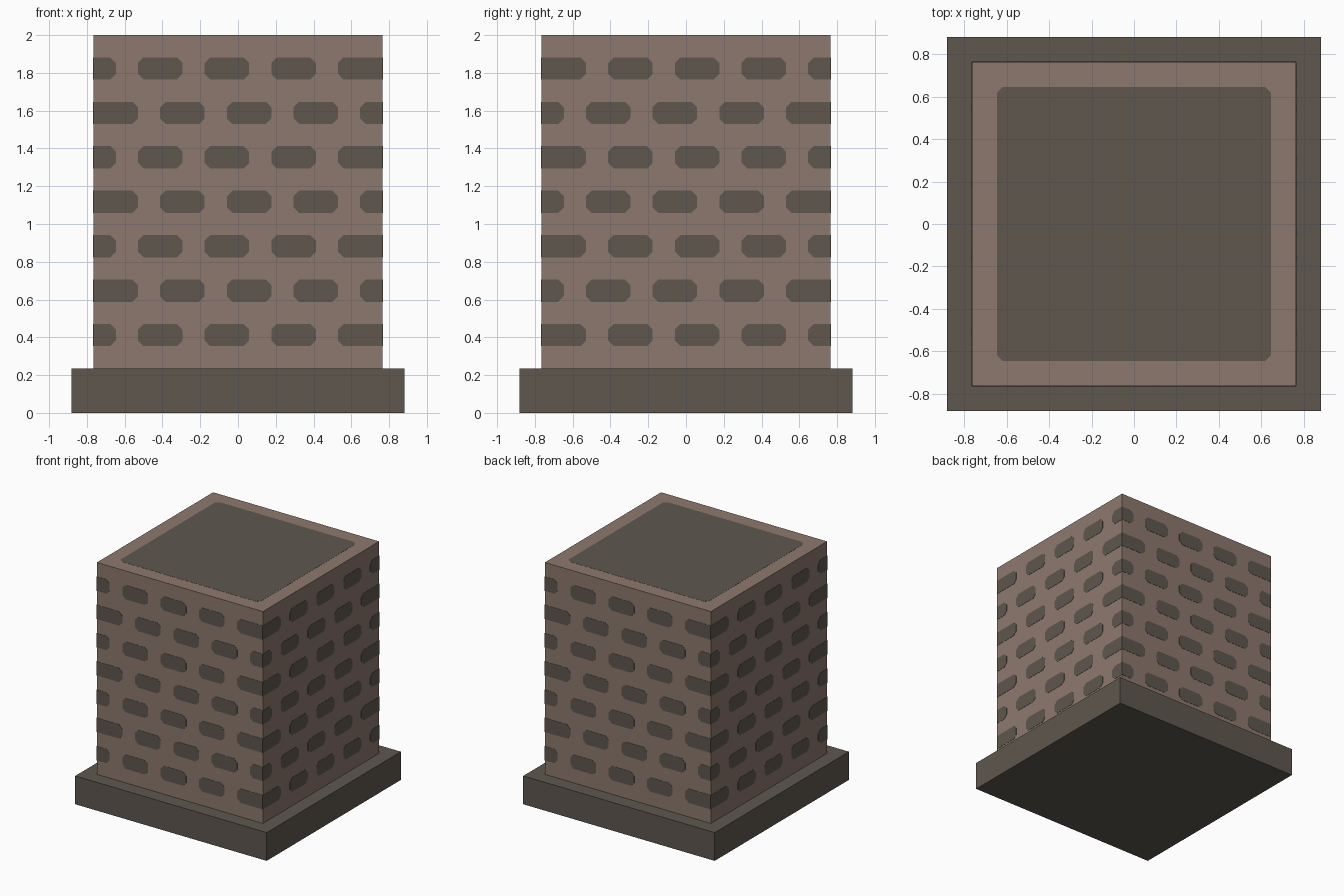
import bpy, bmesh, math
from mathutils import Matrix, Vector

cube = bpy.data.objects.get("Cube")
if cube:
    bpy.data.objects.remove(cube, do_unlink=True)

U = 2 / 17            # one grid unit: the tower is 17 units tall
HALF = 6.5            # half width of the shaft, in units
CUT = 0.25            # corner cut on bricks, in units
THICK = 0.002         # plate thickness


def material(name, rgb):
    lin = [((c / 255 + 0.055) / 1.055) ** 2.4 for c in rgb] + [1]
    m = bpy.data.materials.new(name)
    m.use_nodes = True
    m.diffuse_color = lin
    bsdf = m.node_tree.nodes["Principled BSDF"]
    bsdf.inputs["Base Color"].default_value = lin
    bsdf.inputs["Roughness"].default_value = 0.9
    return m


clay = material("clay brown", (141, 121, 110))
stone = material("dark stone", (94, 87, 78))


def finish(name, bm, mat):
    bmesh.ops.recalc_face_normals(bm, faces=bm.faces)
    me = bpy.data.meshes.new(name)
    bm.to_mesh(me)
    bm.free()
    me.materials.append(mat)
    ob = bpy.data.objects.new(name, me)
    bpy.context.collection.objects.link(ob)
    return ob


def box(name, half, z0, z1, mat):
    bm = bmesh.new()
    m = (Matrix.Translation((0, 0, (z0 + z1) / 2 * U))
         @ Matrix.Diagonal((2 * half * U, 2 * half * U, (z1 - z0) * U, 1)))
    bmesh.ops.create_cube(bm, size=1, matrix=m)
    return finish(name, bm, mat)


def plate(bm, x0, x1, y0, y1, matrix, cut_left=True, cut_right=True):
    """Thin chamfered rectangle in the xy plane, raised along +z, then placed."""
    a, b = CUT * cut_left, CUT * cut_right
    pts = [(x0 + a, y0), (x1 - b, y0), (x1, y0 + b), (x1, y1 - b),
           (x1 - b, y1), (x0 + a, y1), (x0, y1 - a), (x0, y0 + a)]
    pts = list(dict.fromkeys(pts))
    low = [bm.verts.new(matrix @ Vector((x * U, y * U, 0))) for x, y in pts]
    top = [bm.verts.new(matrix @ Vector((x * U, y * U, THICK))) for x, y in pts]
    bm.faces.new(top)
    bm.faces.new(low[::-1])
    for i in range(len(pts)):
        j = (i + 1) % len(pts)
        bm.faces.new((low[i], low[j], top[j], top[i]))


# Plinth and shaft
box("plinth", 7.5, 0, 2, stone)
box("shaft", HALF, 2, 17, clay)

# Dark panel in the top
bm = bmesh.new()
plate(bm, -5.5, 5.5, -5.5, 5.5, Matrix.Translation((0, 0, 17 * U - THICK / 2)))
finish("top_panel", bm, stone)

# Brick courses: two alternating layouts that swap on neighbouring walls
layouts = [[(0, 1), (2, 4), (5, 7), (8, 10), (11, 13)],
           [(0, 2), (3, 5), (6, 8), (9, 11), (12, 13)]]
for k, side in enumerate(("front", "right", "back", "left")):
    wall = (Matrix.Rotation(k * math.pi / 2, 4, 'Z')
            @ Matrix.Translation((0, -HALF * U, 0))
            @ Matrix.Rotation(math.pi / 2, 4, 'X'))
    bm = bmesh.new()
    for row in range(7):
        z = 3 + 2 * row
        for a, b in layouts[(row + k) % 2]:
            # Bricks reaching a wall edge stay square there
            plate(bm, a - HALF, b - HALF, z, z + 1, wall, a > 0, b < 13)
    finish(side + "_bricks", bm, stone)
